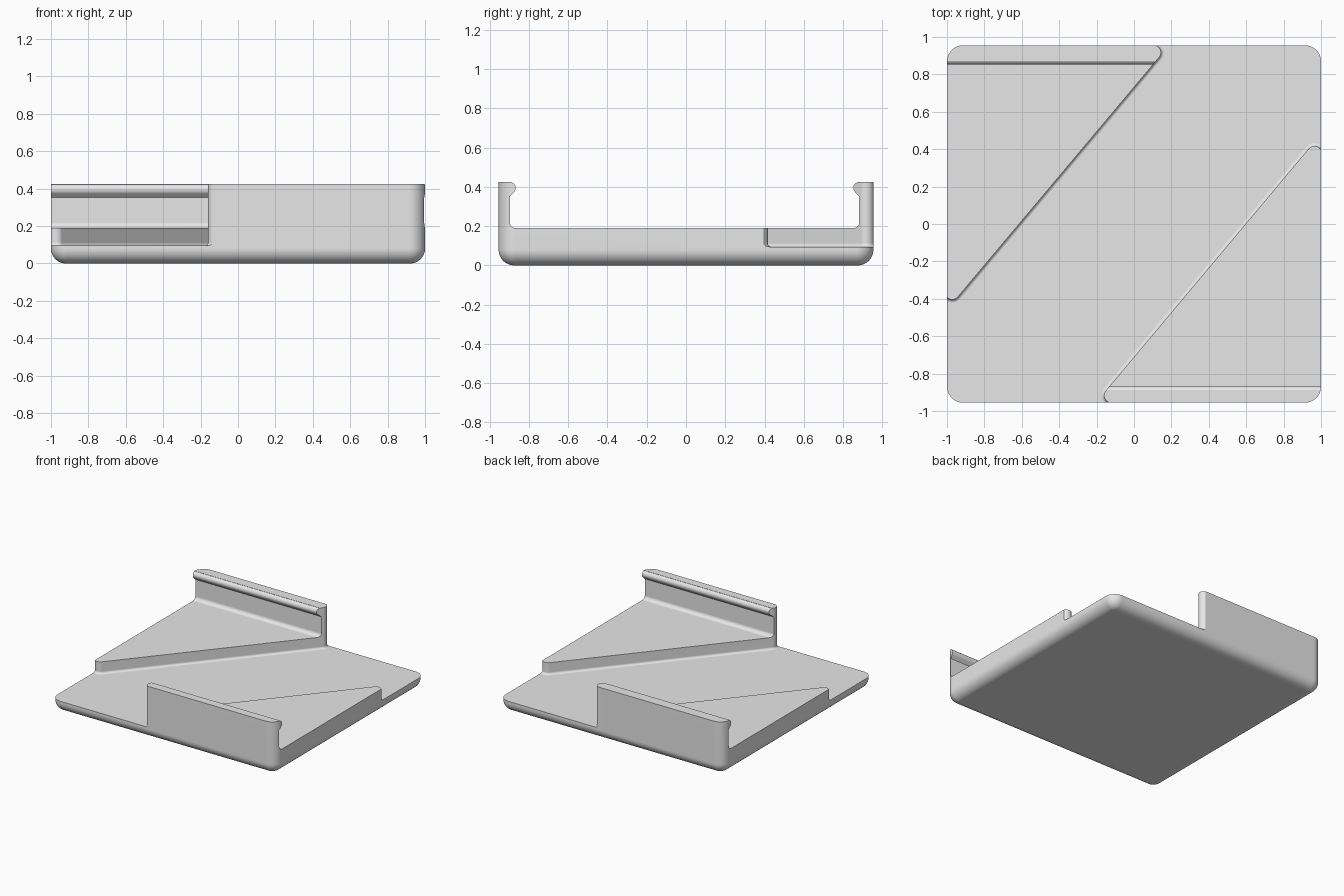
import bpy
import bmesh
from math import cos, sin, radians

if "Cube" in bpy.data.objects:
    bpy.data.objects.remove(bpy.data.objects["Cube"], do_unlink=True)


def arc(cx, cy, r, start, end, steps=10):
    angles = [radians(start + (end - start) * i / steps) for i in range(steps + 1)]
    return [(cx + r * cos(a), cy + r * sin(a)) for a in angles]


def loft(name, rings):
    """Solid through matching closed rings, capped at both ends."""
    bm = bmesh.new()
    loops = [[bm.verts.new(p) for p in ring] for ring in rings]
    n = len(loops[0])
    for low, high in zip(loops, loops[1:]):
        for i in range(n):
            j = (i + 1) % n
            bm.faces.new((low[i], low[j], high[j], high[i]))
    bm.faces.new(loops[0][::-1])
    bm.faces.new(loops[-1])
    bmesh.ops.recalc_face_normals(bm, faces=bm.faces)
    mesh = bpy.data.meshes.new(name)
    bm.to_mesh(mesh)
    bm.free()
    obj = bpy.data.objects.new(name, mesh)
    bpy.context.collection.objects.link(obj)
    return obj


def at_height(plan, z):
    return [(x, y, z) for x, y in plan]


HALF_X, HALF_Y, TOP = 1.0, 0.955, 0.425
CORNER, ROUND = 0.085, 0.08
CHANNEL_Z, FLOOR_Z, FILLET = 0.095, 0.19, 0.018


# Body: rounded block with a rounded bottom edge
def body_plan(r):
    x, y = HALF_X - CORNER, HALF_Y - CORNER
    return (arc(x, y, r, 0, 90) + arc(-x, y, r, 90, 180)
            + arc(-x, -y, r, 180, 270) + arc(x, -y, r, 270, 360))


rings = []
for i in range(9):
    a = radians(90 * i / 8)
    rings.append(at_height(body_plan(CORNER - ROUND * (1 - sin(a))), ROUND * (1 - cos(a))))
rings.append(at_height(body_plan(CORNER), TOP))
body = loft("cradle_body", rings)


# Diagonal channel between the two raised triangles, filleted at its floor
def channel_plan(r):
    far = 1.2
    return ([(-far, -0.364)] + arc(-0.972, -0.364, r, 180, 320) + arc(0.104, 0.917, r, -40, 90)
            + [(0.104, far), (far, far), (far, 0.377)]
            + arc(0.965, 0.377, r, 0, 140) + arc(-0.12, -0.917, r, 140, 270)
            + [(-0.12, -far), (-far, -far)])


rings = []
for i in range(6):
    a = radians(90 * i / 5)
    rings.append(at_height(channel_plan(0.04 + FILLET * (1 - sin(a))),
                           CHANNEL_Z + FILLET * (1 - cos(a))))
rings.append(at_height(channel_plan(0.04), 0.6))
channel = loft("channel_cutter", rings)

# Slot between the side walls, with filleted floor and rounded overhanging lips
w, lip = 0.89, 0.03
side = (arc(w - lip, FLOOR_Z + lip, lip, -90, 0, 8) + [(w, 0.3526)]
        + arc(w, TOP - lip, lip, 225, 110, 12))
side.append((side[-1][0], 0.6))
profile = side + [(-y, z) for y, z in reversed(side)]
slot = loft("slot_cutter", [[(x, y - 0.0075, z) for y, z in profile] for x in (-1.3, 1.3)])

# Carve the body
bpy.ops.object.select_all(action='DESELECT')
bpy.context.view_layer.objects.active = body
body.select_set(True)
for cutter in (channel, slot):
    cutter.hide_render = True
    cut = body.modifiers.new("cut", 'BOOLEAN')
    cut.operation = 'DIFFERENCE'
    cut.solver = 'EXACT'
    cut.object = cutter
    bpy.ops.object.modifier_apply(modifier=cut.name)
    bpy.data.objects.remove(cutter, do_unlink=True)

# Smooth fillets with flat, clean large faces
bpy.ops.object.shade_smooth_by_angle(angle=radians(30))
weighted = body.modifiers.new("weighted_normals", 'WEIGHTED_NORMAL')
weighted.keep_sharp = True

# Plain grey finish
grey = bpy.data.materials.new("plain_grey")
grey.use_nodes = True
colour = (0.8, 0.8, 0.8, 1)
grey.diffuse_color = colour
grey.node_tree.nodes["Principled BSDF"].inputs["Base Color"].default_value = colour
body.data.materials.clear()
body.data.materials.append(grey)
